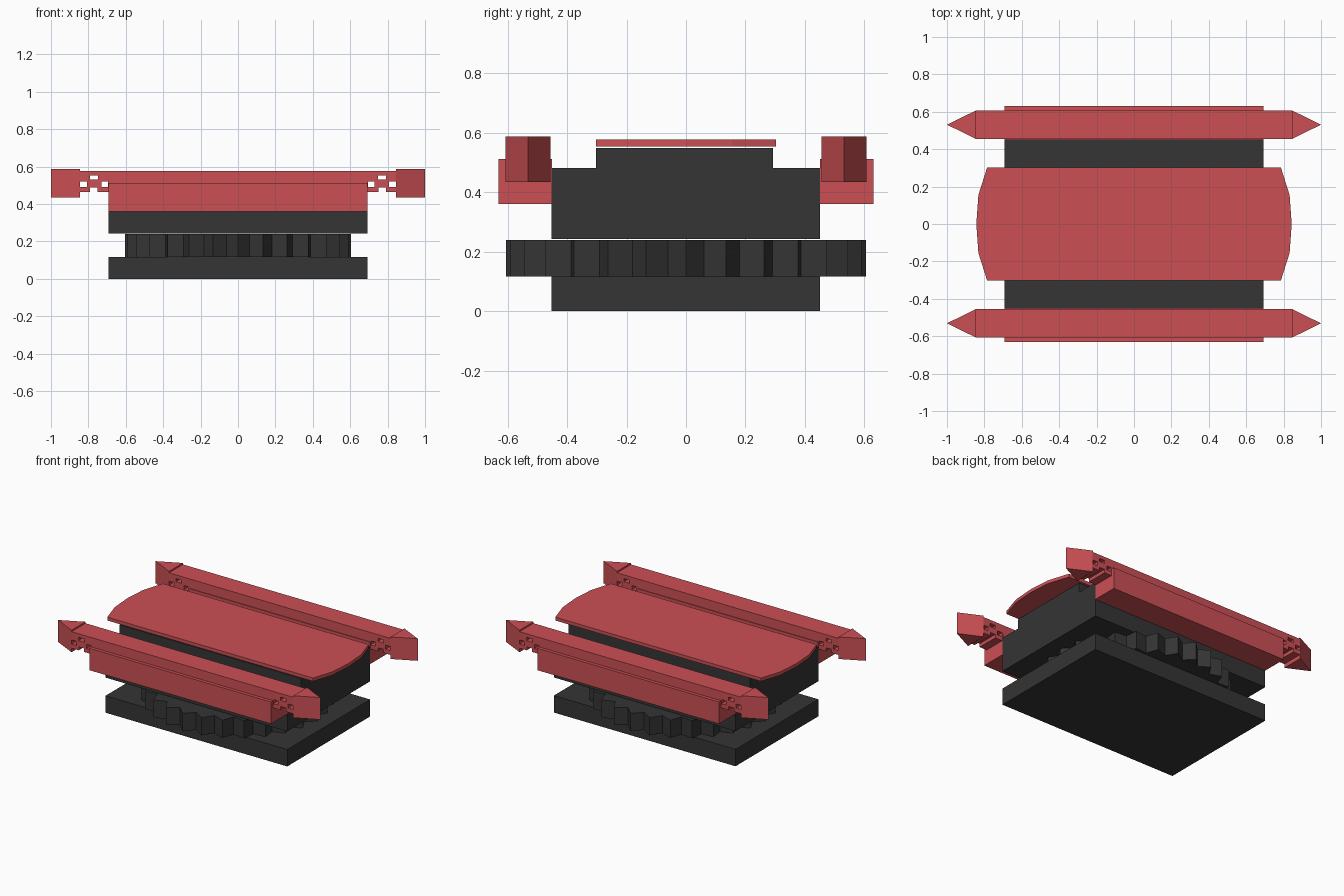
import bpy, bmesh, math

if "Cube" in bpy.data.objects:
    bpy.data.objects.remove(bpy.data.objects["Cube"])

def material(name, rgb):
    m = bpy.data.materials.new(name)
    m.diffuse_color = (*rgb, 1)
    m.use_nodes = True
    m.node_tree.nodes["Principled BSDF"].inputs["Base Color"].default_value = m.diffuse_color
    return m

RED = material("red", (0.60, 0.08, 0.09))
DARK = material("charcoal", (0.035, 0.035, 0.035))

def prism(name, outline, z0, z1, mat):
    """Extrude an xy outline from z0 up to z1."""
    bm = bmesh.new()
    face = bm.faces.new([bm.verts.new((x, y, z0)) for x, y in outline])
    ext = bmesh.ops.extrude_face_region(bm, geom=[face])
    for v in ext["geom"]:
        if isinstance(v, bmesh.types.BMVert):
            v.co.z = z1
    bmesh.ops.recalc_face_normals(bm, faces=bm.faces)
    me = bpy.data.meshes.new(name)
    bm.to_mesh(me)
    bm.free()
    ob = bpy.data.objects.new(name, me)
    bpy.context.collection.objects.link(ob)
    me.materials.append(mat)
    return ob

def box(name, x0, x1, y0, y1, z0, z1, mat):
    return prism(name, [(x0, y0), (x1, y0), (x1, y1), (x0, y1)], z0, z1, mat)

# Base, body and raised deck
box("base_plate", -0.693, 0.693, -0.453, 0.45, 0, 0.117, DARK)
box("body", -0.693, 0.693, -0.453, 0.45, 0.242, 0.482, DARK)
box("deck_riser", -0.693, 0.693, -0.302, 0.293, 0.482, 0.549, DARK)

# Toothed turntable ring: right-angled teeth
TEETH = 28
ring = []
for i in range(TEETH * 2):
    r = 0.605 if i % 2 == 0 else 0.547
    a = math.pi * i / TEETH
    ring.append((r * math.cos(a), r * math.sin(a)))
prism("turntable_gear", ring, 0.117, 0.239, DARK)

# Top plate with faceted bowed ends
end = [(0.785, -0.303), (0.832, -0.155), (0.843, 0), (0.832, 0.155), (0.785, 0.303)]
prism("top_plate", end + [(-x, -y) for x, y in end], 0.554, 0.577, RED)

# Side rails, pointed tips and side blocks
for s, side in ((-1, "front"), (1, "back")):
    ya, yb = sorted((s * 0.455, s * 0.607))
    ym = s * 0.531
    rail = box(side + "_rail", -0.846, 0.846, ya, yb, 0.463, 0.577, RED)
    y0, y1 = sorted((s * 0.45, s * 0.63))
    box(side + "_side_block", -0.693, 0.693, y0, y1, 0.361, 0.512, RED)
    for e, end_name in ((-1, "left"), (1, "right")):
        prism(f"{side}_{end_name}_tip",
              [(e * 0.845, ya), (e * 1.0, ym), (e * 0.845, yb)], 0.435, 0.587, RED)
        # Pin holes and lower notch through the rail end
        for i, (xa, xb, za, zb) in enumerate(((0.748, 0.792, 0.530, 0.552),
                                              (0.808, 0.844, 0.492, 0.520),
                                              (0.695, 0.730, 0.492, 0.520),
                                              (0.750, 0.790, 0.440, 0.487))):
            xl, xr = sorted((e * xa, e * xb))
            cut = box(f"{side}_{end_name}_cutter_{i}", xl, xr, ya - 0.1, yb + 0.1, za, zb, RED)
            cut.hide_render = True
            cut.hide_viewport = True
            mod = rail.modifiers.new("hole", "BOOLEAN")
            mod.operation = "DIFFERENCE"
            mod.solver = "EXACT"
            mod.object = cut
